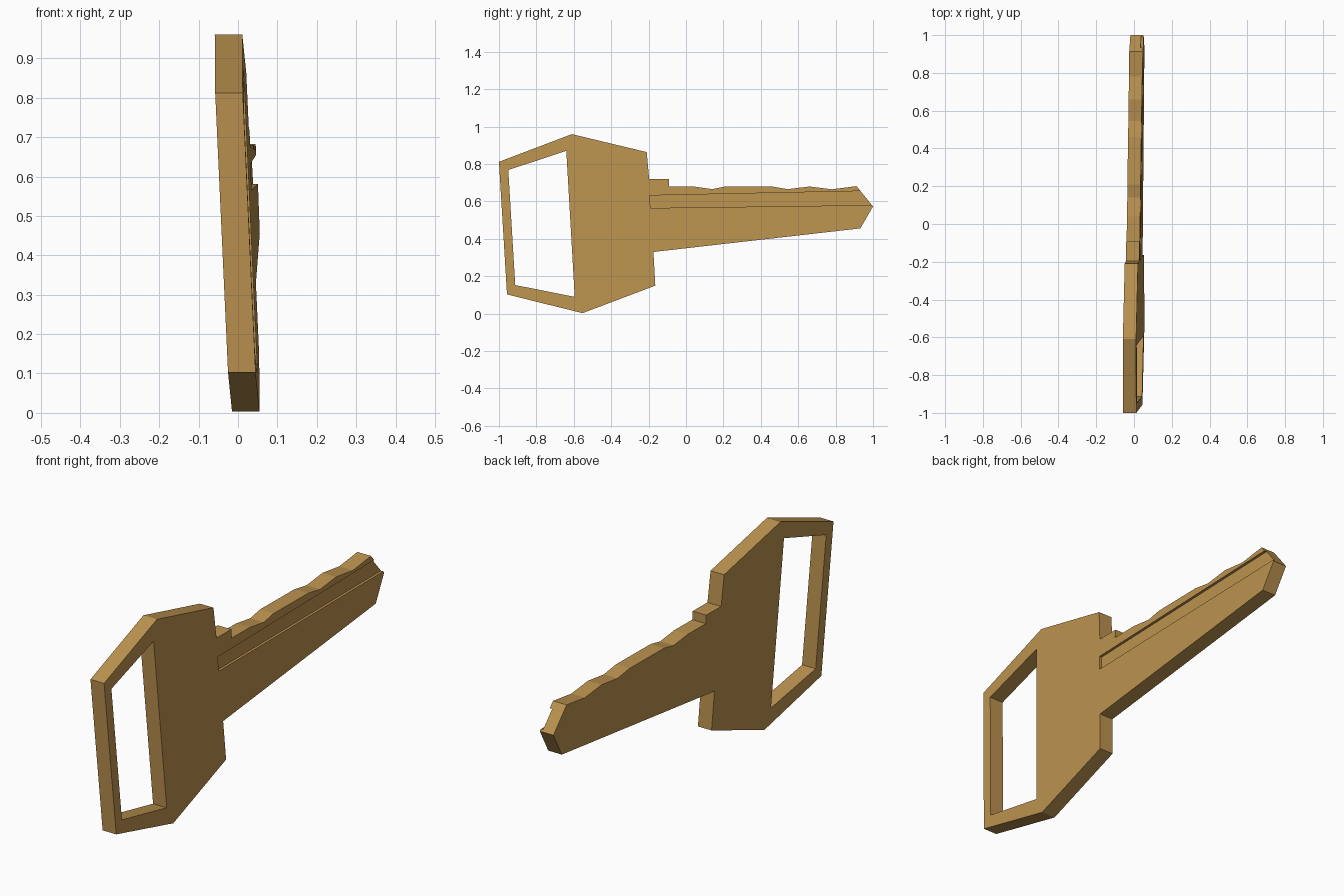
import bpy, bmesh

if "Cube" in bpy.data.objects:
    bpy.data.objects.remove(bpy.data.objects["Cube"])

THICK = 0.07

def left_x(y, z):
    # the key leans slightly: x of its left face at a given (y, z)
    return -0.015 + 0.014 * (y + 0.55) - 0.045 * z

brass = bpy.data.materials.new("brass")
brass.diffuse_color = (0.50, 0.29, 0.08, 1)
brass.use_nodes = True
brass.node_tree.nodes["Principled BSDF"].inputs["Base Color"].default_value = brass.diffuse_color

def prism(name, outline, x0, x1):
    """Extrude a (y, z) outline between two offsets from the left face."""
    bm = bmesh.new()
    a = [bm.verts.new((left_x(y, z) + x0, y, z)) for y, z in outline]
    b = [bm.verts.new((left_x(y, z) + x1, y, z)) for y, z in outline]
    n = len(a)
    bm.faces.new(a)
    bm.faces.new(b[::-1])
    for i in range(n):
        j = (i + 1) % n
        bm.faces.new((a[i], b[i], b[j], a[j]))
    bmesh.ops.recalc_face_normals(bm, faces=bm.faces)
    me = bpy.data.meshes.new(name)
    bm.to_mesh(me)
    bm.free()
    me.materials.append(brass)
    ob = bpy.data.objects.new(name, me)
    bpy.context.collection.objects.link(ob)
    return ob

# key outline: head, shoulder, toothed blade, tip
head_top = [(-0.957, 0.103), (-1, 0.812), (-0.61, 0.96), (-0.21, 0.864)]
shoulder = [(-0.197, 0.72), (-0.09, 0.72), (-0.09, 0.68)]
teeth = [(0.04, 0.68), (0.14, 0.666), (0.21, 0.68), (0.46, 0.68),
         (0.545, 0.666), (0.66, 0.68), (0.78, 0.665), (0.912, 0.682)]
tip = [(1, 0.573), (0.932, 0.456)]
head_bottom = [(-0.174, 0.33), (-0.164, 0.15), (-0.553, 0.003)]
key = prism("key", head_top + shoulder + teeth + tip + head_bottom, 0, THICK)

# cutters: ring slot in the head and the groove along the blade
slot = prism("slot_cutter", [(-0.95, 0.768), (-0.64, 0.871),
                             (-0.595, 0.09), (-0.913, 0.153)], -0.1, 0.2)
groove = prism("groove_cutter", [(-0.195, 0.632), (1.1, 0.659),
                                 (1.1, 0.582), (-0.19, 0.565)], THICK - 0.012, 0.2)

for cutter in (slot, groove):
    mod = key.modifiers.new(cutter.name, 'BOOLEAN')
    mod.operation = 'DIFFERENCE'
    mod.solver = 'EXACT'
    mod.object = cutter
    cutter.hide_render = True
    cutter.hide_set(True)
